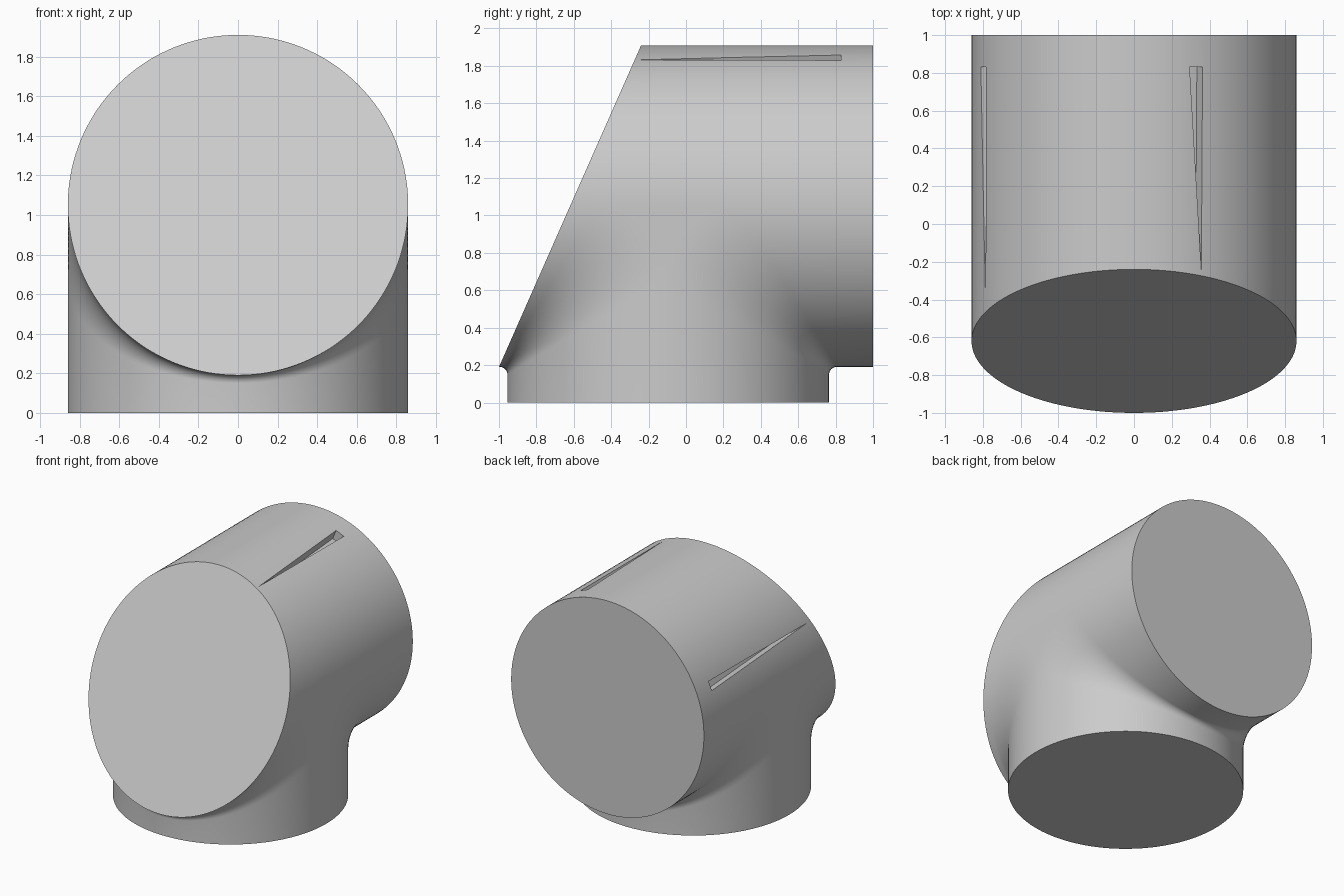
import bpy
import bmesh
from math import sin, cos, pi, radians
from mathutils import Vector

cube = bpy.data.objects.get("Cube")
if cube:
    bpy.data.objects.remove(cube)

R = 0.86          # radius of both pipes
AXIS_Z = 1.05     # height of the horizontal pipe's axis
POST_Y = -0.095   # centre of the upright pipe
BACK_Y = 1.0
STEPS = 72        # slices across the width
ARC = 12          # segments in the fillet

grey = bpy.data.materials.new("light_grey")
grey.use_nodes = True
colour = (0.6, 0.6, 0.6, 1)
grey.diffuse_color = colour
grey.node_tree.nodes["Principled BSDF"].inputs["Base Color"].default_value = colour


def make_object(name, bm):
    bmesh.ops.recalc_face_normals(bm, faces=bm.faces)
    mesh = bpy.data.meshes.new(name)
    bm.to_mesh(mesh)
    bm.free()
    mesh.materials.append(grey)
    obj = bpy.data.objects.new(name, mesh)
    bpy.context.collection.objects.link(obj)
    return obj


def slanted_y(z):
    """Position of the sloping front face at a height."""
    return -0.62 + (z - AXIS_Z) * 0.76 / 1.72


def slice_profile(h):
    """Closed outline at one width; h is the half chord of both pipes."""
    r = 0.04 + 0.34 * (1 - h / R)
    low, high = AXIS_Z - h, AXIS_Z + h
    arc = []
    for k in range(ARC + 1):
        a = pi / 2 * k / ARC
        arc.append((h + r - r * sin(a), low - r + r * cos(a)))
    front = [(POST_Y - y, z) for y, z in arc]
    back = [(POST_Y + y, z) for y, z in reversed(arc)]
    return ([(slanted_y(low), low)] + front
            + [(POST_Y - h, 0), (POST_Y + h, 0)] + back
            + [(BACK_Y, low), (BACK_Y, high),
               (POST_Y + r, high), (POST_Y - r, high),
               (slanted_y(high), high)])


# Filleted elbow body, lofted from side to side
bm = bmesh.new()
loops = []
for i in range(STEPS + 1):
    t = pi * (i / STEPS - 0.5)
    h = R * cos(t) if 0 < i < STEPS else 0
    loops.append([bm.verts.new((R * sin(t), y, z)) for y, z in slice_profile(h)])
n = len(loops[0])
for a, b in zip(loops, loops[1:]):
    for j in range(n):
        k = (j + 1) % n
        bm.faces.new((a[j], a[k], b[k], b[j]))

# Small flat webs between the fillets on both flanks
for loop in (loops[0], loops[-1]):
    front = loop[1:ARC + 2]
    back = loop[ARC + 4:2 * ARC + 5][::-1]
    for k in range(ARC):
        bm.faces.new((front[k], front[k + 1], back[k + 1], back[k]))
bmesh.ops.remove_doubles(bm, verts=bm.verts, dist=0.00001)
bmesh.ops.recalc_face_normals(bm, faces=bm.faces)
body = make_object("elbow_body", bm)


def cut_slot(angle, tip_y):
    """Tapered radial slot along the horizontal pipe."""
    out = Vector((sin(angle), 0, cos(angle)))
    side = Vector((cos(angle), 0, -sin(angle)))
    bm = bmesh.new()
    rings = []
    for depth in (0.78, 0.92):
        base = Vector((0, 0, AXIS_Z)) + out * depth
        rings.append([bm.verts.new(base + side * s + Vector((0, y, 0)))
                      for s, y in ((-0.037, 0.83), (0.037, 0.83), (0.03, tip_y))])
    for ring in rings:
        bm.faces.new(ring)
    for j in range(3):
        k = (j + 1) % 3
        bm.faces.new((rings[0][j], rings[0][k], rings[1][k], rings[1][j]))
    cutter = make_object("slot_cutter", bm)
    cutter.hide_render = True
    mod = body.modifiers.new("slot", 'BOOLEAN')
    mod.operation = 'DIFFERENCE'
    mod.solver = 'EXACT'
    mod.object = cutter
    bpy.context.view_layer.objects.active = body
    bpy.ops.object.modifier_apply(modifier=mod.name)
    bpy.data.objects.remove(cutter)


cut_slot(radians(22.5), -0.25)
cut_slot(radians(-68), -0.43)

bpy.ops.object.select_all(action='DESELECT')
body.select_set(True)
bpy.context.view_layer.objects.active = body
bpy.ops.object.shade_smooth_by_angle(angle=radians(30))
